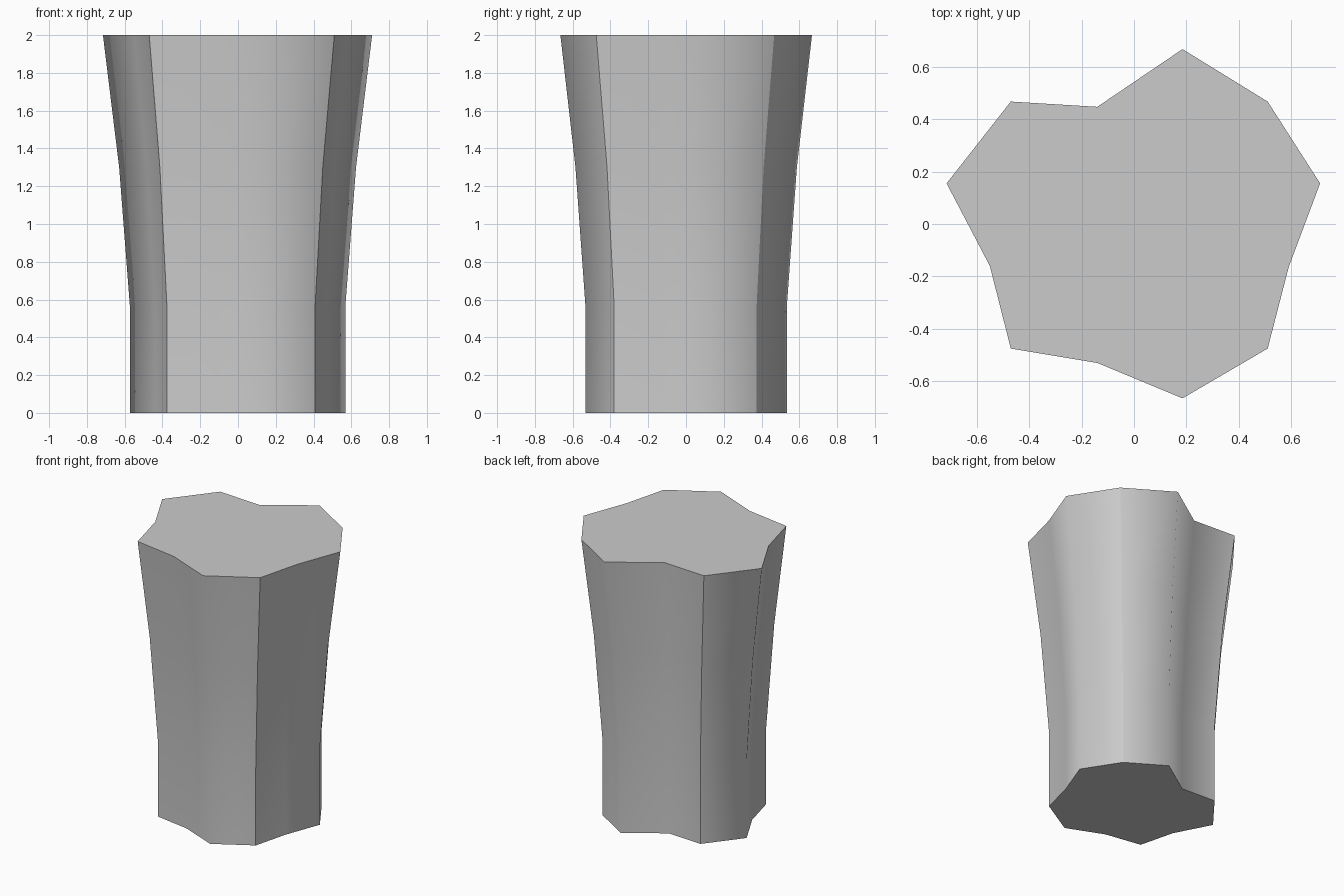
import bpy
import bmesh

old = bpy.data.objects.get("Cube")
if old:
    bpy.data.objects.remove(old, do_unlink=True)

# Stone colour
stone = bpy.data.materials.new("stone_grey")
stone.use_nodes = True
grey = (0.6, 0.6, 0.6, 1.0)
stone.diffuse_color = grey
stone.node_tree.nodes["Principled BSDF"].inputs["Base Color"].default_value = grey

# Top outline, counter-clockwise; every third point is a sharp corner
OUTLINE = [
    (-0.47, -0.475), (-0.14, -0.53), (0.185, -0.665),
    (0.51, -0.475), (0.59, -0.165), (0.71, 0.155),
    (0.51, 0.467), (0.185, 0.667), (-0.14, 0.447),
    (-0.47, 0.467), (-0.715, 0.155), (-0.55, -0.16),
]
# Height and outline scale of each level: straight foot, then a widening flare
LEVELS = [(0, 0.8), (0.56, 0.8), (1.3, 0.88), (2, 1)]

bm = bmesh.new()
rings = [[bm.verts.new((x * s, y * s, z)) for x, y in OUTLINE] for z, s in LEVELS]
count = len(OUTLINE)

# Four smooth sides
for low, high in zip(rings, rings[1:]):
    for i in range(count):
        j = (i + 1) % count
        bm.faces.new((low[i], low[j], high[j], high[i])).smooth = True
    # Sharp corners between the sides
    for i in range(0, count, 3):
        bm.edges.get((low[i], high[i])).smooth = False

# Flat caps with sharp rims
for cap in (bm.faces.new(rings[0][::-1]), bm.faces.new(rings[-1])):
    cap.smooth = False
    for edge in cap.edges:
        edge.smooth = False

mesh = bpy.data.meshes.new("rock_pillar")
bm.to_mesh(mesh)
bm.free()
mesh.materials.append(stone)
pillar = bpy.data.objects.new("rock_pillar", mesh)
bpy.context.collection.objects.link(pillar)
